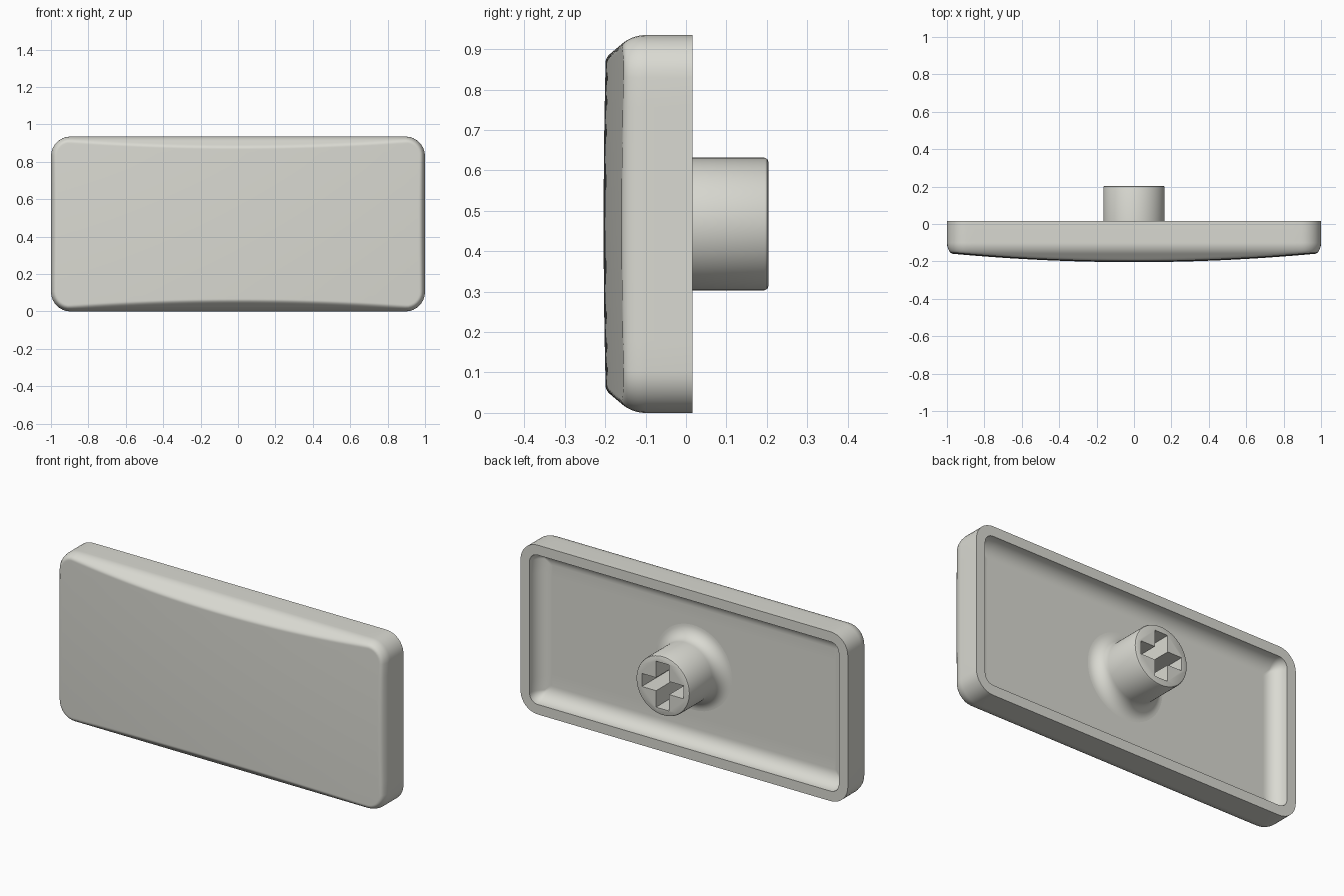
import bpy, bmesh, math

cube = bpy.data.objects.get("Cube")
if cube:
    bpy.data.objects.remove(cube)

W, H, CZ = 1.0, 0.4675, 0.4675     # half width, half height, centre height
RIM_Y, FLOOR_Y, WALL, FILLET = 0.016, -0.066, 0.055, 0.078
CORNER = 0.105
ARC, COLS, ROWS = 8, 40, 10        # corner, long side and short side divisions

plastic = bpy.data.materials.new("warm grey plastic")
plastic.use_nodes = True
COL = (0.70, 0.70, 0.645, 1)
plastic.diffuse_color = COL
plastic.node_tree.nodes["Principled BSDF"].inputs["Base Color"].default_value = COL


def make_object(name, bm):
    bmesh.ops.recalc_face_normals(bm, faces=bm.faces)
    me = bpy.data.meshes.new(name)
    bm.to_mesh(me)
    bm.free()
    me.materials.append(plastic)
    ob = bpy.data.objects.new(name, me)
    bpy.context.collection.objects.link(ob)
    return ob


def smooth(ob, angle=32):
    bpy.ops.object.select_all(action='DESELECT')
    ob.select_set(True)
    bpy.context.view_layer.objects.active = ob
    bpy.ops.object.shade_smooth_by_angle(angle=math.radians(angle))


def outline(d):
    """Rounded rectangle inset by d: top, right side, bottom, left side."""
    a, b, r = W - d, H - d, max(CORNER - d, 0.008)
    top = []
    for i in range(ARC + 1):
        t = math.pi - i / ARC * math.pi / 2
        top.append((-(a - r) + r * math.cos(t), b - r + r * math.sin(t)))
    for i in range(1, COLS):
        top.append((-(a - r) + 2 * (a - r) * i / COLS, b))
    top += [(-x, z) for x, z in reversed(top[:ARC + 1])]
    side = [(a, (b - r) * (1 - 2 * i / ROWS)) for i in range(1, ROWS)]
    return (top + side + [(x, -z) for x, z in reversed(top)]
            + [(-x, z) for x, z in reversed(side)])


def bow(x, z):
    """Front face, bowed strongly across and slightly upright."""
    return -0.204 + 0.043 * (x / 0.95) ** 2 + 0.005 * (z / 0.4) ** 2


def front_y(x, z, edge):
    """Smooth maximum of the bowed front and the chamfered edge."""
    k, face = 0.012, bow(x, z)
    h = max(k - abs(face - edge), 0) / k
    return max(face, edge) + h * h * k / 4


# Cap shell: rings from cavity floor, over the rim, round to the front face
rings = []                          # (inset, y, follows the bowed front)
for i in range(11):
    t = math.pi / 2 * (1 - i / 10)
    rings.append((WALL + FILLET * (1 - math.cos(t)),
                  FLOOR_Y + FILLET * (1 - math.sin(t)), False))
rings += [(WALL, RIM_Y, False), (0, RIM_Y, False)]
for i in range(9):
    t = math.radians(40) * i / 8
    rings.append((0.09 * (1 - math.cos(t)), -0.10 - 0.09 * math.sin(t), True))
d0, y0, _ = rings[-1]
for i in range(1, 17):
    s = (0.085 - d0) * i / 16
    rings.append((d0 + s, y0 - 1.19 * s, True))

bm = bmesh.new()
loops = []
for d, y, bowed in rings:
    loops.append([bm.verts.new((x, front_y(x, z, y) if bowed else y, CZ + z))
                  for x, z in outline(d)])
n = len(loops[0])
for lo, hi in zip(loops, loops[1:]):
    for i in range(n):
        j = (i + 1) % n
        bm.faces.new((lo[i], lo[j], hi[j], hi[i]))

# Close the cavity floor and the front face with a grid of columns
m = 2 * ARC + COLS + 1
for ring, bowed in ((loops[0], False), (loops[-1], True)):
    columns = [[ring[0]] + ring[:-ROWS:-1] + [ring[2 * m + ROWS - 2]]]
    for i in range(1, m - 1):
        up, low = ring[i], ring[2 * m + ROWS - 2 - i]
        column = [up]
        for k in range(1, ROWS):
            p = up.co.lerp(low.co, k / ROWS)
            if bowed:
                p.y = bow(p.x, p.z - CZ)
            column.append(bm.verts.new(p))
        columns.append(column + [low])
    columns.append(ring[m - 1:m + ROWS])
    for left, right in zip(columns, columns[1:]):
        for k in range(ROWS):
            bm.faces.new((left[k], right[k], right[k + 1], left[k + 1]))
smooth(make_object("cap_shell", bm))

# Stem: turned profile with a flared foot and a softened end
R, FLARE, END = 0.164, 0.07, 0.204
profile = [(R + FLARE, FLOOR_Y - 0.012)]
for i in range(11):
    t = math.pi / 2 * i / 10
    profile.append((R + FLARE * (1 - math.sin(t)),
                    FLOOR_Y + FLARE * (1 - math.cos(t))))
profile += [(R, END - 0.01), (R - 0.003, END - 0.003), (R - 0.01, END)]
SEG = 64
bm = bmesh.new()
loops = [[bm.verts.new((r * math.cos(2 * math.pi * i / SEG), y,
                        CZ + r * math.sin(2 * math.pi * i / SEG)))
          for i in range(SEG)] for r, y in profile]
for lo, hi in zip(loops, loops[1:]):
    for i in range(SEG):
        j = (i + 1) % SEG
        bm.faces.new((lo[i], lo[j], hi[j], hi[i]))
bm.faces.new(loops[0])
bm.faces.new(loops[-1])
stem = make_object("stem", bm)

# Cross-shaped socket cut into the stem end
L, U, V = 0.127, 0.040, 0.036       # arm length, half widths
cross = [(U, V), (U, L), (-U, L), (-U, V), (-L, V), (-L, -V),
         (-U, -V), (-U, -L), (U, -L), (U, -V), (L, -V), (L, V)]
bm = bmesh.new()
face = bm.faces.new([bm.verts.new((x, -0.03, CZ + z)) for x, z in cross])
ext = bmesh.ops.extrude_face_region(bm, geom=[face])
bmesh.ops.translate(bm, vec=(0, 0.3, 0),
                    verts=[v for v in ext["geom"] if isinstance(v, bmesh.types.BMVert)])
cutter = make_object("socket_cutter", bm)
cutter.hide_render = True

mod = stem.modifiers.new("socket", 'BOOLEAN')
mod.operation = 'DIFFERENCE'
mod.solver = 'EXACT'
mod.object = cutter
bpy.context.view_layer.objects.active = stem
bpy.ops.object.modifier_apply(modifier=mod.name)
bpy.data.objects.remove(cutter)
smooth(stem)
